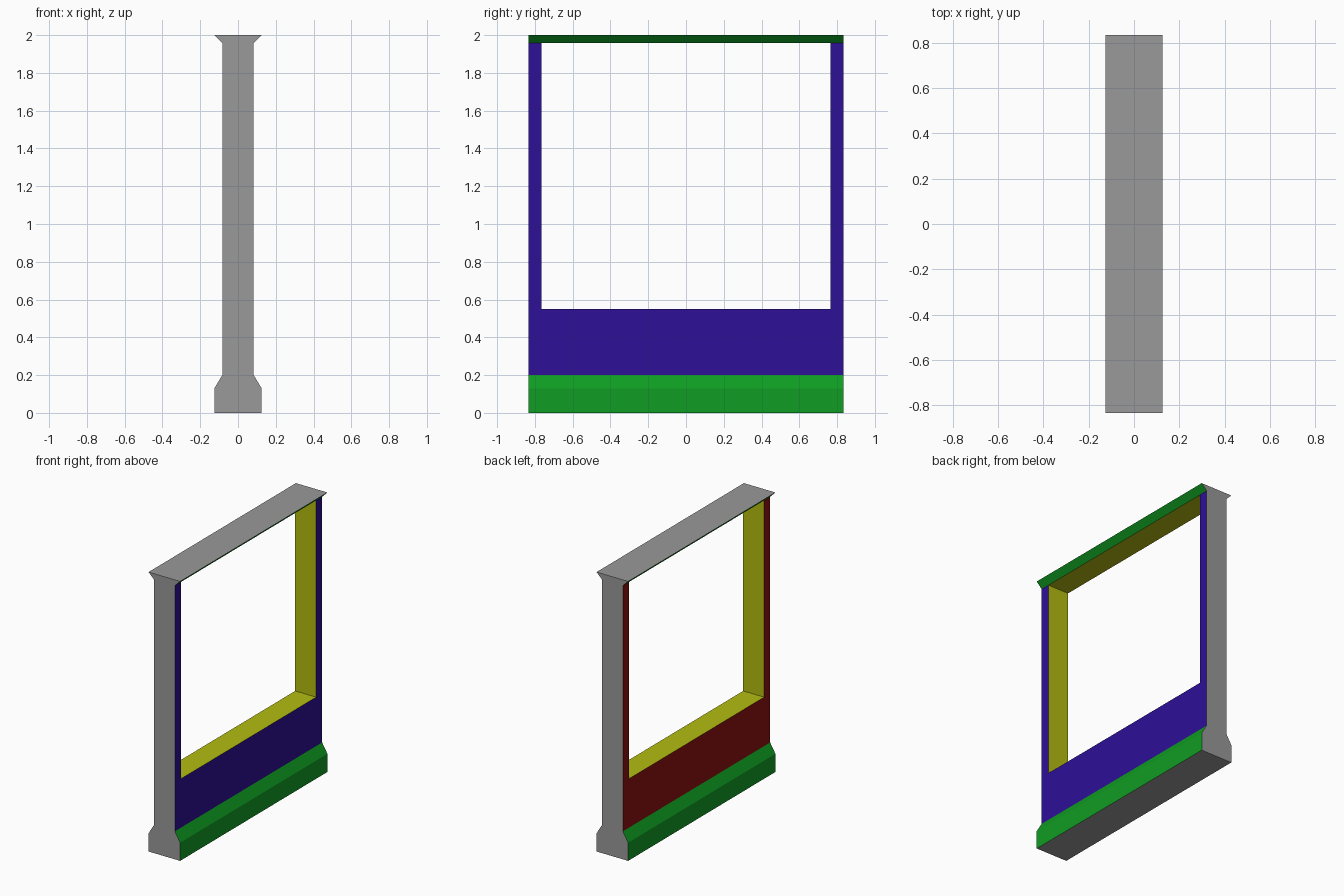
import bpy
import bmesh

if "Cube" in bpy.data.objects:
    bpy.data.objects.remove(bpy.data.objects["Cube"])

HALF_LEN = 0.833           # wall half length along y
WALL, TRIM = 0.083, 0.125  # half thickness of wall and of trims
LOW, HIGH = 0.2, 1.958     # wall panel bottom and top
OPEN_Y, SILL = 0.765, 0.55  # window opening


def material(name, rgb):
    m = bpy.data.materials.new(name)
    m.diffuse_color = (*rgb, 1)
    m.use_nodes = True
    m.node_tree.nodes["Principled BSDF"].inputs["Base Color"].default_value = m.diffuse_color
    return m


GREY = material("grey", (0.32, 0.32, 0.32))
GREEN = material("trim_green", (0.005, 0.335, 0.016))
BLUE = material("side_blue", (0.026, 0.005, 0.31))
RED = material("side_red", (0.27, 0.005, 0.005))
YELLOW = material("lining_yellow", (0.45, 0.5, 0.005))


def build(name, verts, faces, mats):
    """faces: list of (vertex indices, material slot)"""
    me = bpy.data.meshes.new(name)
    me.from_pydata(verts, [], [f for f, _ in faces])
    for m in mats:
        me.materials.append(m)
    for poly, (_, slot) in zip(me.polygons, faces):
        poly.material_index = slot
    bm = bmesh.new()
    bm.from_mesh(me)
    bmesh.ops.recalc_face_normals(bm, faces=bm.faces)
    bm.to_mesh(me)
    bm.free()
    bpy.context.collection.objects.link(bpy.data.objects.new(name, me))


def trim(name, half):
    """Extrude a mirrored x-z profile along y, open where it meets the wall."""
    prof = half + [(-x, z) for x, z in reversed(half)]
    n = len(prof)
    verts = [(x, y, z) for y in (-HALF_LEN, HALF_LEN) for x, z in prof]
    # the middle strip is the grey top or bottom, the others are green
    faces = [((i, i + 1, n + i + 1, n + i), int(i != len(half) - 1))
             for i in range(n - 1)]
    faces += [(tuple(range(n)), 0), (tuple(range(n, 2 * n)), 0)]
    build(name, verts, faces, [GREY, GREEN])


# Skirting and top cornice
trim("base_trim", [(WALL, LOW), (TRIM, 0.13), (TRIM, 0)])
trim("top_trim", [(WALL, HIGH), (TRIM, 2.0)])

# Wall panel: U-shaped faces on both sides, grey ends, lined opening
outline = [(-HALF_LEN, LOW), (HALF_LEN, LOW), (HALF_LEN, HIGH), (OPEN_Y, HIGH),
           (OPEN_Y, SILL), (-OPEN_Y, SILL), (-OPEN_Y, HIGH), (-HALF_LEN, HIGH)]
verts = [(x, y, z) for x in (WALL, -WALL) for y, z in outline]
faces = [((0, 1, 4, 5), 1), ((1, 2, 3, 4), 1), ((0, 5, 6, 7), 1)]
faces += [(tuple(i + 8 for i in reversed(f)), 2) for f, _ in faces]
for a, b, slot in ((1, 2, 0), (7, 0, 0), (3, 4, 3), (4, 5, 3), (5, 6, 3), (6, 3, 3)):
    faces.append(((a, a + 8, b + 8, b), slot))
build("window_wall", verts, faces, [GREY, BLUE, RED, YELLOW])
